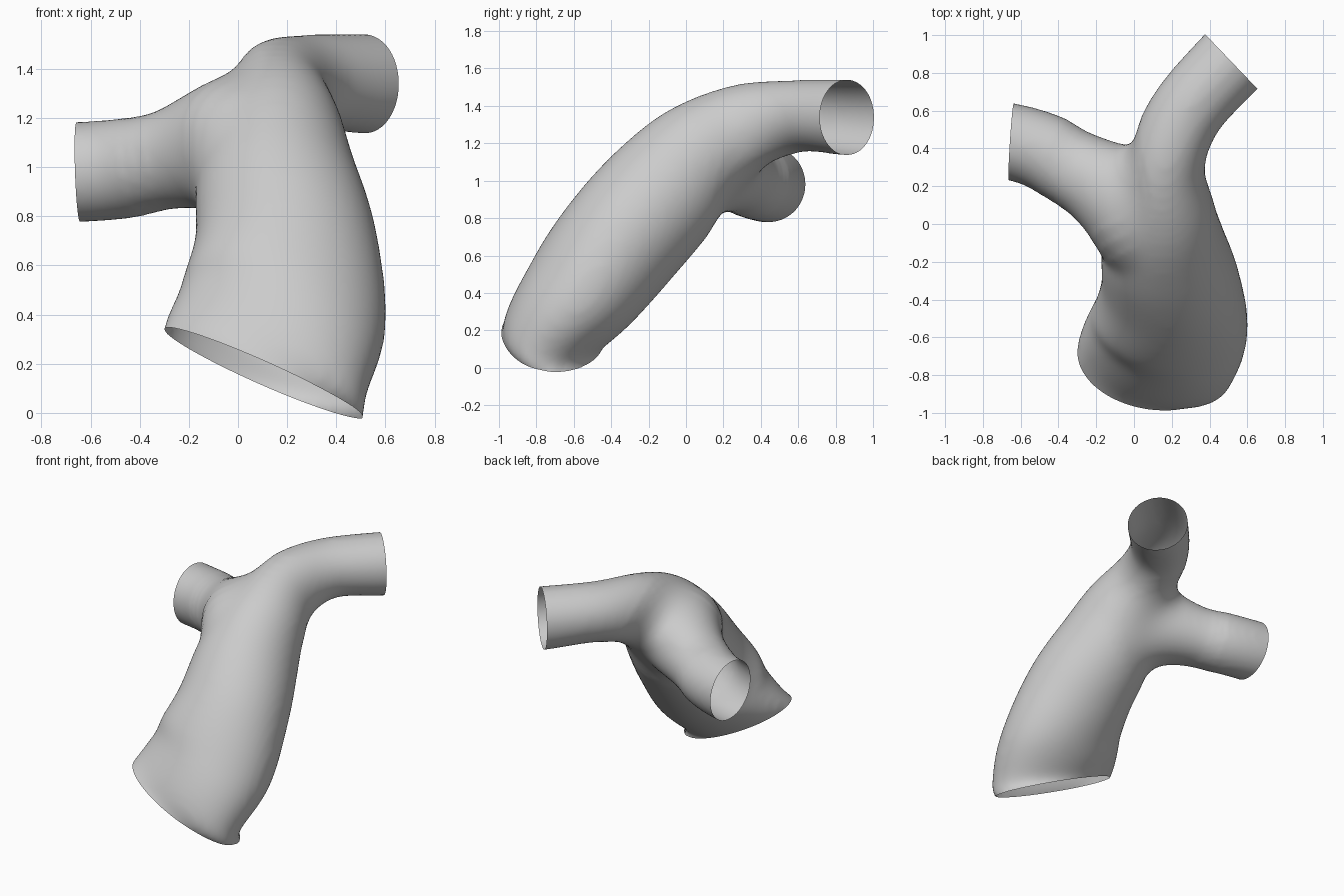
import bpy, bmesh, math
from mathutils import Vector

cube = bpy.data.objects.get("Cube")
if cube:
    bpy.data.objects.remove(cube, do_unlink=True)

SIDES, STEPS = 40, 6
UP = Vector((0, 0, 1))


def spline(points):
    """Catmull-Rom curve through the stations."""
    pts = [Vector(p) for p in points]
    pts = [pts[0] * 2 - pts[1]] + pts + [pts[-1] * 2 - pts[-2]]
    out = []
    for a, b, c, d in zip(pts, pts[1:], pts[2:], pts[3:]):
        for i in range(STEPS):
            t = i / STEPS
            out.append((b * 2 + (c - a) * t + (a * 2 - b * 5 + c * 4 - d) * t**2
                        + (b * 3 - a - c * 3 + d) * t**3) * 0.5)
    return out + [pts[-2]]


def tube(bm, stations):
    """Closed elliptical tube; station = x, y, z, half width, half depth, tilt."""
    path = spline(stations)
    rings = []
    for i, s in enumerate(path):
        ahead, behind = path[min(i + 1, len(path) - 1)], path[max(i - 1, 0)]
        tangent = Vector((ahead - behind)[:3]).normalized()
        side = tangent.cross(UP).normalized()
        depth = side.cross(tangent)
        wide = side * math.cos(s[5]) - UP * math.sin(s[5])
        ring = []
        for k in range(SIDES):
            a = math.tau * k / SIDES
            ring.append(bm.verts.new(Vector(s[:3]) + wide * s[3] * math.cos(a)
                                     + depth * s[4] * math.sin(a)))
        rings.append(ring)
    for r, q in zip(rings, rings[1:]):
        for k in range(SIDES):
            n = (k + 1) % SIDES
            bm.faces.new((r[k], r[n], q[n], q[k]))
    bm.faces.new(rings[0][::-1])
    bm.faces.new(rings[-1])


bm = bmesh.new()
# Wide trunk sweeping up and back into the rear branch
tube(bm, [(.13, -.76, -.14, .50, .25, .40),
          (.11, -.715, .17, .46, .275, .40),
          (.185, -.55, .42, .43, .32, .20),
          (.195, -.34, .69, .375, .34, 0),
          (.16, -.13, .93, .335, .335, 0),
          (.155, .06, 1.13, .28, .295, 0),
          (.165, .32, 1.28, .213, .245, 0),
          (.275, .59, 1.345, .2, .195, 0),
          (.515, .86, 1.338, .205, .205, 0),
          (.65, .99, 1.335, .205, .205, 0)])
# Side branch, flared where it leaves the trunk
tube(bm, [(.16, -.16, .95, .27, .27, 0),
          (.02, .05, 1.09, .29, .29, 0),
          (-.12, .18, 1.07, .26, .26, 0),
          (-.3, .285, 1.025, .222, .21, 0),
          (-.48, .385, .992, .208, .206, 0),
          (-.645, .435, .98, .205, .207, 0),
          (-.80, .46, .98, .205, .207, 0)])
bmesh.ops.recalc_face_normals(bm, faces=bm.faces)
mesh = bpy.data.meshes.new("branching_tube")
bm.to_mesh(mesh)
tube_obj = bpy.data.objects.new("branching_tube", mesh)
bpy.context.collection.objects.link(tube_obj)

# Fuse the tubes into one skin
remesh = tube_obj.modifiers.new("fuse", 'REMESH')
remesh.mode = 'VOXEL'
remesh.voxel_size = 0.022
smooth = tube_obj.modifiers.new("soften", 'SMOOTH')
smooth.factor = 0.5
smooth.iterations = 28
bpy.context.view_layer.update()
evaluated = tube_obj.evaluated_get(bpy.context.evaluated_depsgraph_get())
skin = bpy.data.meshes.new_from_object(evaluated)
tube_obj.modifiers.clear()

# Round the fork where the branch leaves the trunk
bm.free()
bm = bmesh.new()
bm.from_mesh(skin)
fork = Vector((-.05, .23, 1.06))
for reach in (.44, .40, .36):
    near = [v for v in bm.verts if (v.co - fork).length < reach]
    for _ in range(20):
        bmesh.ops.smooth_vert(bm, verts=near, factor=0.5,
                              use_axis_x=True, use_axis_y=True, use_axis_z=True)

# Slice the three ends open
for point, outward in [((.10, -.75, .17), (-.41, -.17, -.89)),
                       ((-.65, .435, .98), (-1, .065, -.035)),
                       ((.515, .86, 1.338), (.72, .69, 0))]:
    bmesh.ops.bisect_plane(bm, geom=bm.verts[:] + bm.edges[:] + bm.faces[:],
                           plane_co=point, plane_no=outward, clear_outer=True)
bm.to_mesh(skin)
bm.free()
tube_obj.data = skin
bpy.data.meshes.remove(mesh)
skin.name = "branching_tube"

# Plain grey skin
grey = bpy.data.materials.new("light_grey")
grey.use_nodes = True
colour = (.6, .6, .6, 1)
grey.diffuse_color = colour
grey.node_tree.nodes["Principled BSDF"].inputs["Base Color"].default_value = colour
skin.materials.clear()
skin.materials.append(grey)

bpy.context.view_layer.objects.active = tube_obj
tube_obj.select_set(True)
bpy.ops.object.shade_smooth_by_angle(angle=math.radians(40))
